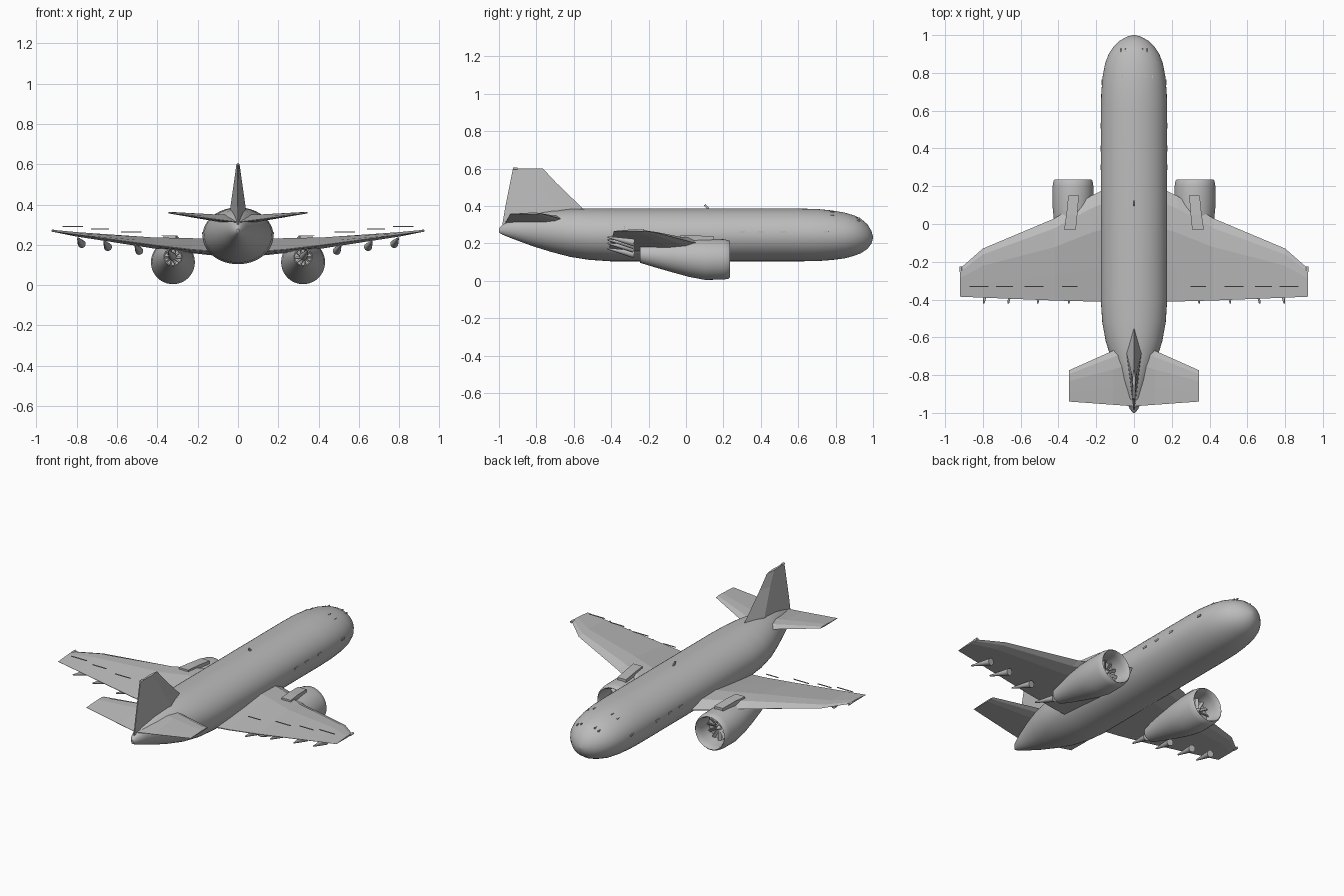
import bpy, bmesh, math
from mathutils import Vector, Matrix

if "Cube" in bpy.data.objects:
    bpy.data.objects.remove(bpy.data.objects["Cube"], do_unlink=True)

# One plain grey paint for the whole aircraft
grey = bpy.data.materials.new("light_grey_paint")
grey.use_nodes = True
grey.diffuse_color = (0.5, 0.5, 0.5, 1)
grey.node_tree.nodes["Principled BSDF"].inputs["Base Color"].default_value = (0.5, 0.5, 0.5, 1)


def finish(name, bm, smooth=None, mirror=False):
    bmesh.ops.recalc_face_normals(bm, faces=bm.faces)
    mesh = bpy.data.meshes.new(name)
    bm.to_mesh(mesh)
    bm.free()
    mesh.materials.append(grey)
    obj = bpy.data.objects.new(name, mesh)
    bpy.context.collection.objects.link(obj)
    if smooth:
        bpy.ops.object.select_all(action='DESELECT')
        obj.select_set(True)
        bpy.context.view_layer.objects.active = obj
        bpy.ops.object.shade_smooth_by_angle(angle=math.radians(smooth))
    if mirror:
        obj.modifiers.new("Mirror", 'MIRROR').use_mirror_merge = False
    return obj


def loft(name, rings, smooth=None, mirror=False):
    """Skin a list of equal point rings and cap both ends."""
    bm = bmesh.new()
    loops = [[bm.verts.new(p) for p in ring] for ring in rings]
    n = len(loops[0])
    for a, b in zip(loops, loops[1:]):
        for i in range(n):
            j = (i + 1) % n
            bm.faces.new((a[i], a[j], b[j], b[i]))
    bm.faces.new(loops[0])
    bm.faces.new(loops[-1])
    return finish(name, bm, smooth, mirror)


def ellipse(x, y, z, rx, rz, n=48):
    angles = [2 * math.pi * i / n for i in range(n)]
    return [(x + rx * math.cos(a), y, z + rz * math.sin(a)) for a in angles]


def foil(x, y_le, z_le, y_te, z_te, thick):
    """Faceted wing section; fractions run from leading to trailing edge."""
    shape = [(0, 0), (.12, .5), (.35, .6), (.7, .3), (1, .03),
             (1, -.03), (.6, -.25), (.3, -.4), (.1, -.3)]
    return [(x, y_le + f * (y_te - y_le), z_le + f * (z_te - z_le) + t * thick)
            for f, t in shape]


def box(name, centre, size, rot=0, mirror=True):
    bm = bmesh.new()
    m = Matrix.Translation(centre) @ Matrix.Rotation(rot, 4, 'X') @ Matrix.Diagonal((*size, 1))
    bmesh.ops.create_cube(bm, size=1, matrix=m)
    return finish(name, bm, mirror=mirror)


def spindle(name, a, b, ra, rb, mirror=True):
    a, b = Vector(a), Vector(b)
    bm = bmesh.new()
    m = Matrix.Translation((a + b) / 2) @ (b - a).to_track_quat('Z', 'Y').to_matrix().to_4x4()
    bmesh.ops.create_cone(bm, cap_ends=True, segments=14, radius1=ra, radius2=rb,
                          depth=(b - a).length, matrix=m)
    return finish(name, bm, 40, mirror)


# Fuselage: y, bottom, top, half width
stations = [(1, .229, .235, .004), (.992, .2, .265, .036), (.97, .17, .302, .077),
            (.935, .147, .332, .111), (.9, .134, .349, .134), (.85, .12, .364, .153),
            (.78, .111, .376, .166), (.7, .105, .384, .173), (.6, .104, .386, .176),
            (0, .104, .386, .176), (-.4, .104, .386, .176), (-.52, .112, .386, .168),
            (-.62, .128, .384, .15), (-.72, .154, .377, .119), (-.82, .185, .36, .082),
            (-.92, .222, .33, .045), (-.98, .246, .3, .022), (-1, .258, .28, .006)]
loft("fuselage", [ellipse(0, y, (lo + hi) / 2, w, (hi - lo) / 2)
                  for y, lo, hi, w in stations], 40)

# Main wings
loft("wing", [foil(.1, .21, .185, -.414, .165, .085),
              foil(.23, .148, .195, -.41, .175, .075),
              foil(.42, .03, .207, -.405, .198, .055),
              foil(.8, -.13, .25, -.39, .25, .022),
              foil(.92, -.235, .27, -.385, .266, .01)], mirror=True)
spindle("wingtip_light", (.918, -.225, .27), (.918, -.255, .27), .007, .007)

# Thin strips above the trailing part of the wing
for x0, x1 in ((.3, .38), (.48, .58), (.64, .73), (.77, .87)):
    z = .212 + .097 * (x0 + x1) / 2
    box("spoiler_strip", ((x0 + x1) / 2, -.33, z), (x1 - x0, .005, .004))

# Flap track fairings below the wing
for x, z in ((.325, .15), (.49, .178), (.645, .197), (.775, .212)):
    spindle("flap_fairing", (x, -.28, z - .008), (x + .02, -.42, z + .022), .02, .004)

# Tailplane
loft("tailplane", [foil(0, -.61, .325, -.965, .312, .045),
                   foil(.11, -.67, .332, -.957, .326, .035),
                   foil(.345, -.775, .36, -.94, .358, .008)], mirror=True)


# Tail fin: leading edge, widest point and trailing edge at each level
def fin_ring(z, lead, widest, trail, half):
    return [(0, lead, z), (half, widest, z), (.003, trail, z),
            (-.003, trail, z), (-half, widest, z)]


loft("tail_fin", [fin_ring(.3, -.5, -.66, -.982, .046), fin_ring(.385, -.55, -.69, -.968, .038),
                  fin_ring(.525, -.695, -.77, -.94, .018), fin_ring(.6, -.765, -.82, -.925, .008)])
spindle("fin_beacon", (0, -.9, .6), (0, -.925, .6), .006, .006, mirror=False)

# Engines: hollow cowl from fan face, round the lip, to the exhaust recess
EX = .323
cowl = [(.13, .08, .115), (.2, .084, .114), (.228, .09, .114), (.236, .096, .114),
        (.228, .103, .114), (.2, .108, .114), (.1, .109, .114), (.02, .101, .121),
        (-.08, .083, .13), (-.17, .063, .136), (-.245, .045, .141), (-.245, .04, .141),
        (-.16, .04, .138)]
loft("engine_cowl", [ellipse(EX, y, z, r, r) for y, r, z in cowl], 40, True)
spindle("fan_spinner", (EX, .13, .115), (EX, .175, .115), .02, .003)
spindle("exhaust_cone", (EX, -.16, .138), (EX, -.22, .14), .014, .003)


def blades(name, y, z, radius, count):
    bm = bmesh.new()
    for i in range(count):
        m = (Matrix.Translation((EX, y, z)) @ Matrix.Rotation(2 * math.pi * i / count, 4, 'Y')
             @ Matrix.Translation((radius / 2, 0, 0)) @ Matrix.Rotation(.6, 4, 'X')
             @ Matrix.Diagonal((radius, .005, radius * .22, 1)))
        bmesh.ops.create_cube(bm, size=1, matrix=m)
    return finish(name, bm, mirror=True)


blades("fan_blades", .143, .115, .079, 12)
blades("exhaust_blades", -.172, .138, .038, 10)

# Engine pylons
loft("engine_pylon", [[(x0, y, lo), (x1, y, lo), (x1, y, hi), (x0, y, hi)]
                      for y, x0, x1, lo, hi in ((.15, .292, .348, .2, .236),
                                                (.05, .3, .358, .18, .243),
                                                (-.03, .308, .37, .18, .244))], mirror=True)

# Small fuselage fittings
box("aerial", (0, .11, .395), (.006, .012, .03), .7, mirror=False)
for x, y, z in ((.06, .78, .366), (.097, .78, .348), (.045, .92, .334), (.07, .92, .322)):
    box("cockpit_mark", (x, y, z), (.005, .02, .008))
for y in (.3, .4, .52, .75):
    box("door_handle", (.17 if y > .7 else .175, y, .26), (.006, .03, .01))
